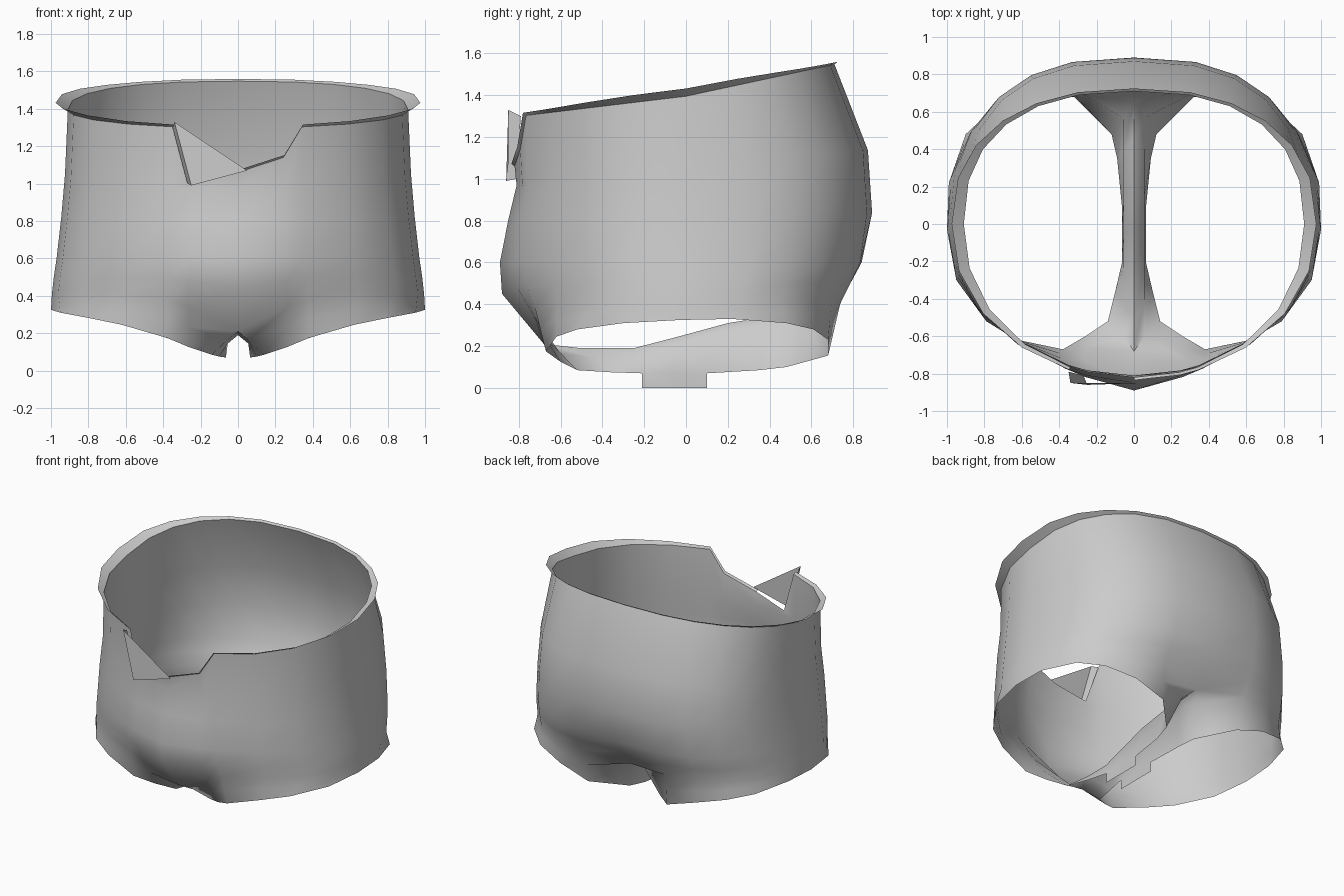
import bpy, bmesh
from math import sin, cos, radians, exp

if "Cube" in bpy.data.objects:
    bpy.data.objects.remove(bpy.data.objects["Cube"])

# Column angles, front centre to back centre
ANGLES = [0, 15.5, 22, 40, 58, 75, 90, 105, 120, 135, 150, 165, 180]

# Rows: side z, tilt, half width, front y, back y, front inset, back inset, front dip, back dip
ROWS = [
    (1.05, 0.10, 0.925, -0.81, 0.87, 0.00, 0.00, 0.00, 0.00),
    (0.82, 0.02, 0.945, -0.83, 0.89, -0.02, 0.00, 0.00, 0.00),
    (0.60, 0.00, 0.97, -0.82, 0.86, -0.07, 0.02, 0.00, 0.00),
    (0.50, 0.00, 0.985, -0.81, 0.82, -0.07, 0.08, 0.05, 0.02),
    (0.41, 0.00, 0.995, -0.79, 0.78, 0.11, 0.13, 0.20, 0.05),
]
# Crotch seam (y, z), back to front
SEAM = [(0.45, 0.35), (0.20, 0.31), (-0.02, 0.25), (-0.25, 0.19), (-0.5, 0.19)]
# Leg opening, once round
HEM = [(0.14, -0.52, 0.085), (0.26, -0.60, 0.125), (0.38, -0.67, 0.175),
       (0.62, -0.62, 0.245), (0.79, -0.52, 0.28), (0.95, -0.30, 0.31),
       (1.0, -0.03, 0.325), (0.99, 0.22, 0.33), (0.90, 0.48, 0.31),
       (0.76, 0.61, 0.28), (0.55, 0.68, 0.23), (0.32, 0.68, 0.155),
       (0.12, 0.48, 0.10), (0.09, 0.35, 0.085), (0.065, 0.10, 0.07),
       (0.065, -0.06, 0.07), (0.065, -0.21, 0.07), (0.10, -0.36, 0.075)]


def section(a, w, yf, yb, square=0.78):
    """Oval outline, squarer at the back."""
    t = radians(a)
    s, c = max(sin(t), 0.0), cos(t)
    if c >= 0:
        return w * s, yf * c ** 0.92
    return w * s ** square, yb * (-c) ** square


def waist_point(a, side):
    x, y = section(a, 0.91, -0.82, 0.71, 0.83)
    z = 1.395 + (0.215 if y > 0 else 0.12) * y
    if a == 0:
        z = 1.06
    elif a < 20:
        z = 1.14 if side > 0 else 1.0
    return x, y, z


def row_point(a, row):
    z, tilt, w, yf, yb, fi, bi, dip, bdip = row
    x, y = section(a, w, yf, yb)
    g = exp(-(x / 0.26) ** 2)
    if y < 0:
        return x, y + fi * g, z + tilt * y - dip * g
    return x, y - bi * g, z + tilt * y - bdip * g


def make(name, verts, faces):
    bm = bmesh.new()
    vs = [bm.verts.new(v) for v in verts]
    for f in faces:
        bm.faces.new([vs[i] for i in f])
    bmesh.ops.remove_doubles(bm, verts=bm.verts, dist=0.0005)
    me = bpy.data.meshes.new(name)
    bm.to_mesh(me)
    bm.free()
    ob = bpy.data.objects.new(name, me)
    bpy.context.collection.objects.link(ob)
    bpy.ops.object.select_all(action='DESELECT')
    bpy.context.view_layer.objects.active = ob
    ob.select_set(True)
    bpy.ops.object.shade_smooth_by_angle(angle=radians(50))
    return ob


def bridge(faces, a, b, side, closed=False):
    """Quads between two index rows, wound outward on either side."""
    n = len(a)
    for i in range(n if closed else n - 1):
        j = (i + 1) % n
        f = (b[i], b[j], a[j], a[i])
        faces.append(f if side > 0 else f[::-1])


# Shorts: torso rows, then a closed ring round each leg
verts, faces = [], []
for side in (1, -1):
    def add(points):
        start = len(verts)
        verts.extend((side * x, y, z) for x, y, z in points)
        return list(range(start, len(verts)))

    prev = add([waist_point(a, side) for a in ANGLES])
    for row in ROWS:
        cur = add([row_point(a, row) for a in ANGLES])
        bridge(faces, prev, cur, side)
        prev = cur
    ring = prev + add([(0, y, z) for y, z in SEAM])
    middle = []
    for k, i in enumerate(ring):
        x, y, z = verts[i]
        hx, hy, hz = HEM[k]
        if k >= len(ANGLES) - 1 or k == 0:
            middle.append((0.055, (y + hy) / 2, z - 0.045))
        else:
            middle.append(((abs(x) + hx) / 2, (y + hy) / 2, (z + hz) / 2))
    mid = add(middle)
    hem = add(HEM)
    bridge(faces, ring, mid, side, True)
    bridge(faces, mid, hem, side, True)
    # Small tab under the inner leg
    tab = add([(0.065, y, 0.0) for y in (0.10, -0.06, -0.21)])
    bridge(faces, hem[14:17], tab, side)
make("shorts", verts, faces)

# Thin waistband fold, turned outward along the rim and widest at the hips
verts, faces = [], []
for side in (1, -1):
    rim, edge = [], []
    for a in ANGLES[0 if side > 0 else 2:]:
        x, y, z = waist_point(a, side)
        hip = sin(radians(a)) ** 4
        out = 0.015 + 0.05 * hip
        nx, ny = sin(radians(a)), -cos(radians(a))
        rim.append(len(verts))
        verts.append((side * x, y, z))
        edge.append(len(verts))
        verts.append((side * (x + out * nx), y + out * ny, z + 0.012 + 0.025 * hip))
    bridge(faces, edge, rim, side)
make("waistband_fold", verts, faces)

# Loose triangular flap at the front notch
make("front_flap",
     [(-0.34, -0.85, 1.33), (-0.25, -0.86, 0.99), (0.05, -0.85, 1.07),
      (-0.35, -0.79, 1.30), (-0.27, -0.81, 1.0)],
     [(0, 1, 2), (3, 4, 1, 0)])
